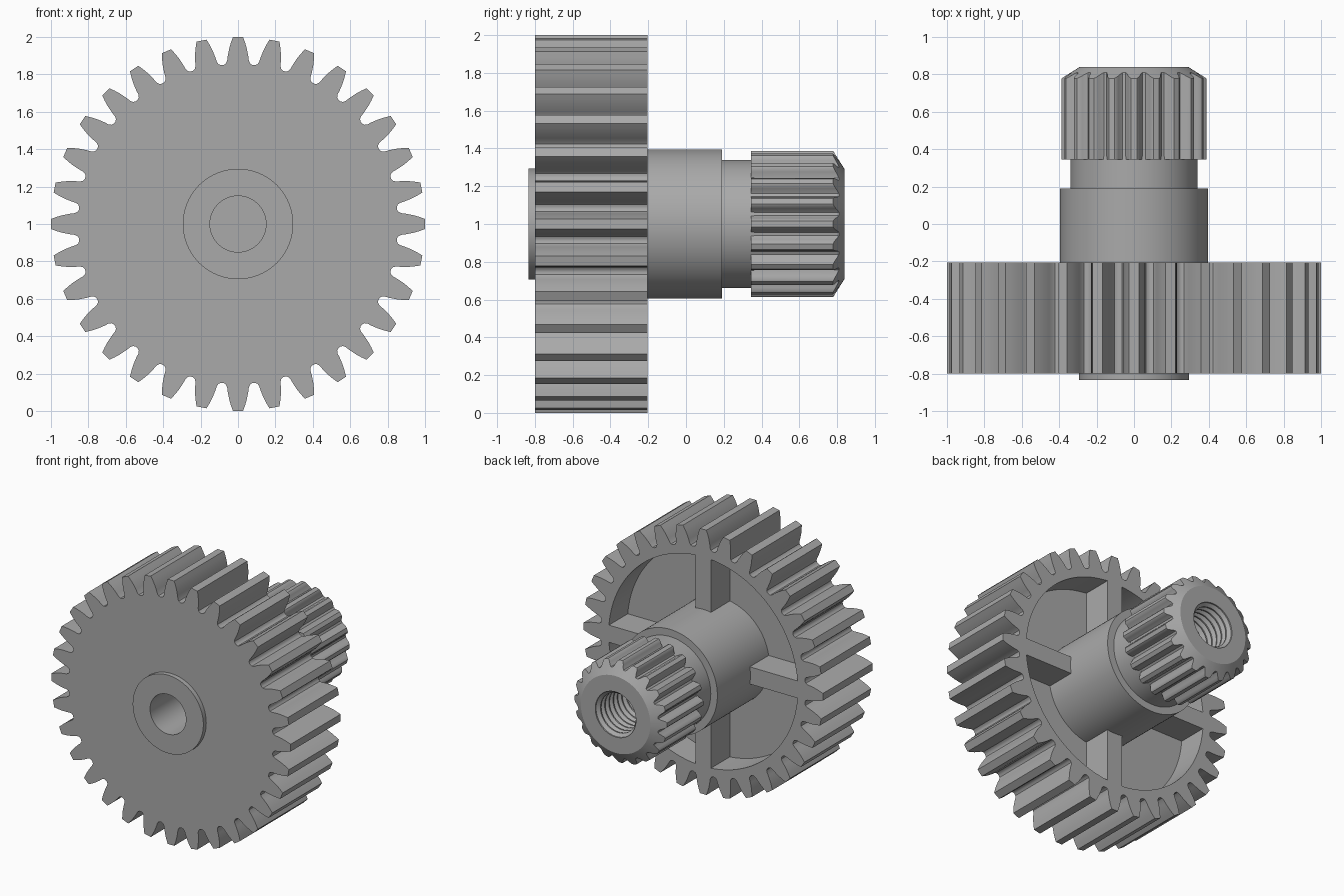
import bpy, bmesh
from math import sin, cos, tau, radians

old = bpy.data.objects.get("Cube")
if old:
    bpy.data.objects.remove(old, do_unlink=True)

AXIS_Z = 1.0
grey = bpy.data.materials.new("plain grey")
grey.use_nodes = True
GREY = (0.4, 0.4, 0.4, 1)
grey.diffuse_color = GREY
grey.node_tree.nodes["Principled BSDF"].inputs["Base Color"].default_value = GREY


def finish(name, bm):
    bmesh.ops.remove_doubles(bm, verts=bm.verts, dist=1e-5)
    bmesh.ops.recalc_face_normals(bm, faces=bm.faces)
    mesh = bpy.data.meshes.new(name)
    bm.to_mesh(mesh)
    bm.free()
    mesh.materials.append(grey)
    ob = bpy.data.objects.new(name, mesh)
    bpy.context.collection.objects.link(ob)
    bpy.ops.object.select_all(action='DESELECT')
    ob.select_set(True)
    bpy.context.view_layer.objects.active = ob
    bpy.ops.object.shade_smooth_by_angle(angle=radians(28))
    return ob


def loft(name, angles, loops):
    """Join successive rings; a ring is a list of (radius, y) per angle."""
    bm = bmesh.new()
    rings = [[bm.verts.new((r * sin(a), y, AXIS_Z + r * cos(a)))
              for a, (r, y) in zip(angles, loop)] for loop in loops]
    n = len(angles)
    for p, q in zip(rings, rings[1:]):
        for i in range(n):
            j = (i + 1) % n
            bm.faces.new((p[i], p[j], q[j], q[i]))
    return finish(name, bm)


def tooth_outline(count, half_profile):
    """half_profile: (radius, half width) from tip to root, mirrored per tooth."""
    right = [(r, w / r) for r, w in half_profile]
    tooth = [(r, -a) for r, a in reversed(right)] + right
    pts = [(r, a + k * tau / count) for k in range(count) for r, a in tooth]
    return [a for r, a in pts], [r for r, a in pts]


# Large gear: toothed rim, front plate and recessed back
FRONT, BACK, FLOOR = -0.8, -0.205, -0.43
RIM = 0.79
angles, radii = tooth_outline(32, [(1.0, 0.027), (0.97, 0.038), (0.94, 0.047),
                                   (0.9, 0.055), (0.875, 0.058), (0.86, 0.065),
                                   (0.854, 0.077)])


def circle(r, y):
    return [(r, y)] * len(angles)


loft("large_gear", angles, [
    circle(0.22, FRONT), [(r, FRONT) for r in radii], [(r, BACK) for r in radii],
    circle(RIM, BACK), circle(RIM, FLOOR), circle(0.22, FLOOR)])

# Four ribs across the recess
for k, name in enumerate(("top", "left", "bottom", "right")):
    bm = bmesh.new()
    bmesh.ops.create_cube(bm, size=1)
    c, s = cos(k * tau / 4), sin(k * tau / 4)
    for v in bm.verts:
        x, r = v.co.x * 0.13, 0.58 + v.co.z * 0.425
        y = (BACK + FLOOR) / 2 + v.co.y * (BACK - FLOOR)
        v.co = (x * c + r * s, y, AXIS_Z - x * s + r * c)
    finish(name + "_rib", bm)

# Stepped hub with front collar and blind front bore
angles = [i * tau / 96 for i in range(96)]
hub = [(0, -0.2), (0.15, -0.2), (0.15, -0.835), (0.295, -0.835), (0.295, -0.7),
       (0.395, -0.7), (0.395, 0.19), (0.34, 0.19), (0.34, 0.36), (0.22, 0.36)]
loft("hub", angles, [circle(r, y) for r, y in hub])

# Pinion: toothed, with a conical end chamfer and a threaded blind bore
END, NECK, FACE_R = 0.84, 0.345, 0.29
angles, radii = tooth_outline(20, [(0.387, 0.015), (0.38, 0.024), (0.365, 0.031),
                                   (0.35, 0.037), (0.338, 0.045)])
loops = [circle(0.24, NECK), [(r, NECK) for r in radii],
         [(r, END - (r - FACE_R) * 0.63) for r in radii],
         circle(FACE_R, END), circle(0.17, END)]
PITCH = 0.05
for i in range(10):
    y = END - 0.01 - i * PITCH
    loops += [circle(0.17, y), circle(0.148, y - 0.4 * PITCH),
              circle(0.148, y - 0.6 * PITCH)]
loops += [circle(0.148, 0.3), circle(0, 0.3)]
loft("pinion", angles, loops)
